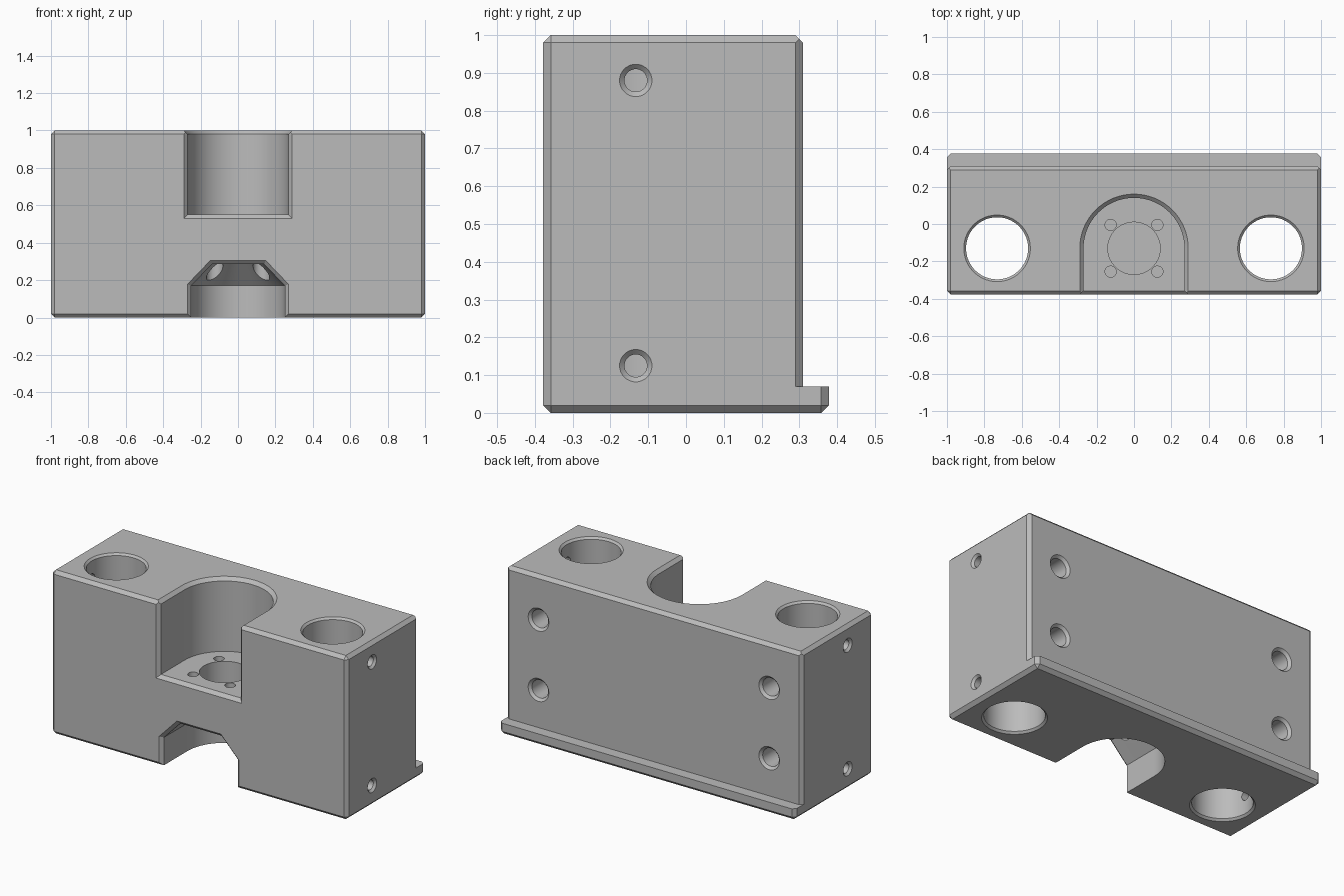
import bpy, bmesh, math

cube = bpy.data.objects.get("Cube")
if cube:
    bpy.data.objects.remove(cube, do_unlink=True)

HALF_D = 0.378     # half depth of the block
CHAMFER = 0.02
AXIS_Y = -0.13     # shared centre line of rods and motor


def add_object(name, bm):
    bmesh.ops.recalc_face_normals(bm, faces=bm.faces)
    mesh = bpy.data.meshes.new(name)
    bm.to_mesh(mesh)
    bm.free()
    obj = bpy.data.objects.new(name, mesh)
    bpy.context.scene.collection.objects.link(obj)
    return obj


def loft(name, sections):
    """Skin matching rings of points and cap both ends."""
    bm = bmesh.new()
    rings = [[bm.verts.new(p) for p in s] for s in sections]
    n = len(rings[0])
    for a, b in zip(rings, rings[1:]):
        for i in range(n):
            j = (i + 1) % n
            bm.faces.new((a[i], a[j], b[j], b[i]))
    bm.faces.new(rings[0])
    bm.faces.new(rings[-1])
    return add_object(name, bm)


def cut(cutter):
    cutter.hide_render = True
    mod = body.modifiers.new("cut", 'BOOLEAN')
    mod.operation = 'DIFFERENCE'
    mod.solver = 'EXACT'
    mod.object = cutter
    bpy.context.view_layer.objects.active = body
    bpy.ops.object.modifier_apply(modifier=mod.name)
    bpy.data.objects.remove(cutter, do_unlink=True)


def bore(name, axis, a, b, profile, steps=48):
    """Round cutter along an axis; a, b are the other two coordinates."""
    sections = []
    for r, t in profile:
        ring = []
        for i in range(steps):
            w = math.tau * (i + 0.5) / steps
            p = [a + r * math.cos(w), b + r * math.sin(w)]
            p.insert(axis, t)
            ring.append(p)
        sections.append(ring)
    cut(loft(name, sections))


def u_pocket(name, profile, steps=32):
    """Pocket with a round back and an open front."""
    sections = []
    for r, z in profile:
        ring = [(r, -0.6, z)]
        for i in range(steps + 1):
            w = math.pi * i / steps
            ring.append((r * math.cos(w), AXIS_Y + r * math.sin(w), z))
        ring.append((-r, -0.6, z))
        sections.append(ring)
    cut(loft(name, sections))


def front_flare(name, outline):
    """Chamfer around a pocket mouth; outline(d) is its shape grown by d."""
    cut(loft(name, [[(x, -HALF_D + CHAMFER - d, z) for x, z in outline(d)]
                    for d in (-0.02, 0.05)]))


# Main block with chamfered edges
bm = bmesh.new()
bmesh.ops.create_cube(bm, size=1)
bmesh.ops.scale(bm, vec=(2, 2 * HALF_D, 1), verts=bm.verts)
bmesh.ops.translate(bm, vec=(0, 0, 0.5), verts=bm.verts)
bmesh.ops.bevel(bm, geom=bm.edges[:], offset=CHAMFER, segments=1,
                affect='EDGES', profile=0.5)
body = add_object("carriage_block", bm)

# Back step that leaves the bottom lip, and its chamfered top edge
step = [(-1.1, 0.6), (-1.1, 0.19), (-0.98, 0.31),
        (0.98, 0.31), (1.1, 0.19), (1.1, 0.6)]
cut(loft("back_step", [[(x, y, z) for x, y in step] for z in (0.07, 1.2)]))
edge = [(0.19, 1.1), (0.5, 0.79), (0.5, 1.1)]
cut(loft("back_top_chamfer", [[(x, y, z) for y, z in edge] for x in (-1.2, 1.2)]))

# Motor pocket at the top
u_pocket("motor_pocket", [(0.27, 0.55), (0.27, 0.98), (0.31, 1.02)])
front_flare("motor_mouth", lambda d: [
    (-0.27 - d, 0.55 - d), (0.27 + d, 0.55 - d), (0.27 + d, 1.1), (-0.27 - d, 1.1)])

# Tapered pocket at the bottom
u_pocket("lower_pocket", [(0.25, -0.1), (0.25, 0.17), (0.14, 0.285)])
front_flare("lower_mouth", lambda d: [
    (-0.25 - d, -0.1), (-0.25 - d, 0.17 + 0.4 * d), (-0.14 - 0.4 * d, 0.285 + d),
    (0.14 + 0.4 * d, 0.285 + d), (0.25 + d, 0.17 + 0.4 * d), (0.25 + d, -0.1)])

# Motor centre recess
bore("centre_recess", 2, 0, AXIS_Y, [(0.14, 0.36), (0.14, 0.6)])

for s in (-1, 1):
    # Rod holes, flared at both ends
    bore("rod_hole", 2, s * 0.732, AXIS_Y,
         [(0.188, -0.01), (0.166, 0.012), (0.166, 0.988), (0.188, 1.01)], 64)
    # Motor screw holes and their head recesses
    for dy in (-0.125, 0.125):
        bore("screw_hole", 2, s * 0.125, AXIS_Y + dy, [(0.03, 0.36), (0.03, 0.6)], 24)
        bore("screw_head", 2, s * 0.125, AXIS_Y + dy, [(0.045, 0.1), (0.045, 0.33)], 24)
    # Clamp screw holes in the sides
    for z in (0.125, 0.88):
        bore("side_hole", 0, AXIS_Y - 0.003, z,
             [(0.03, s * 0.8), (0.03, s * 0.987), (0.053, s * 1.01)], 24)
    # Mounting holes in the back
    for z in (0.30, 0.73):
        bore("back_hole", 1, s * 0.78, z,
             [(0.055, 0.08), (0.055, 0.295), (0.081, 0.321)], 32)

# Material and shading
grey = bpy.data.materials.new("plain_grey")
grey.use_nodes = True
colour = (0.5, 0.5, 0.5, 1)
grey.diffuse_color = colour
grey.node_tree.nodes["Principled BSDF"].inputs["Base Color"].default_value = colour
body.data.materials.clear()
body.data.materials.append(grey)
for poly in body.data.polygons:
    poly.material_index = 0
bpy.ops.object.select_all(action='DESELECT')
body.select_set(True)
bpy.context.view_layer.objects.active = body
bpy.ops.object.shade_smooth_by_angle(angle=math.radians(25))
